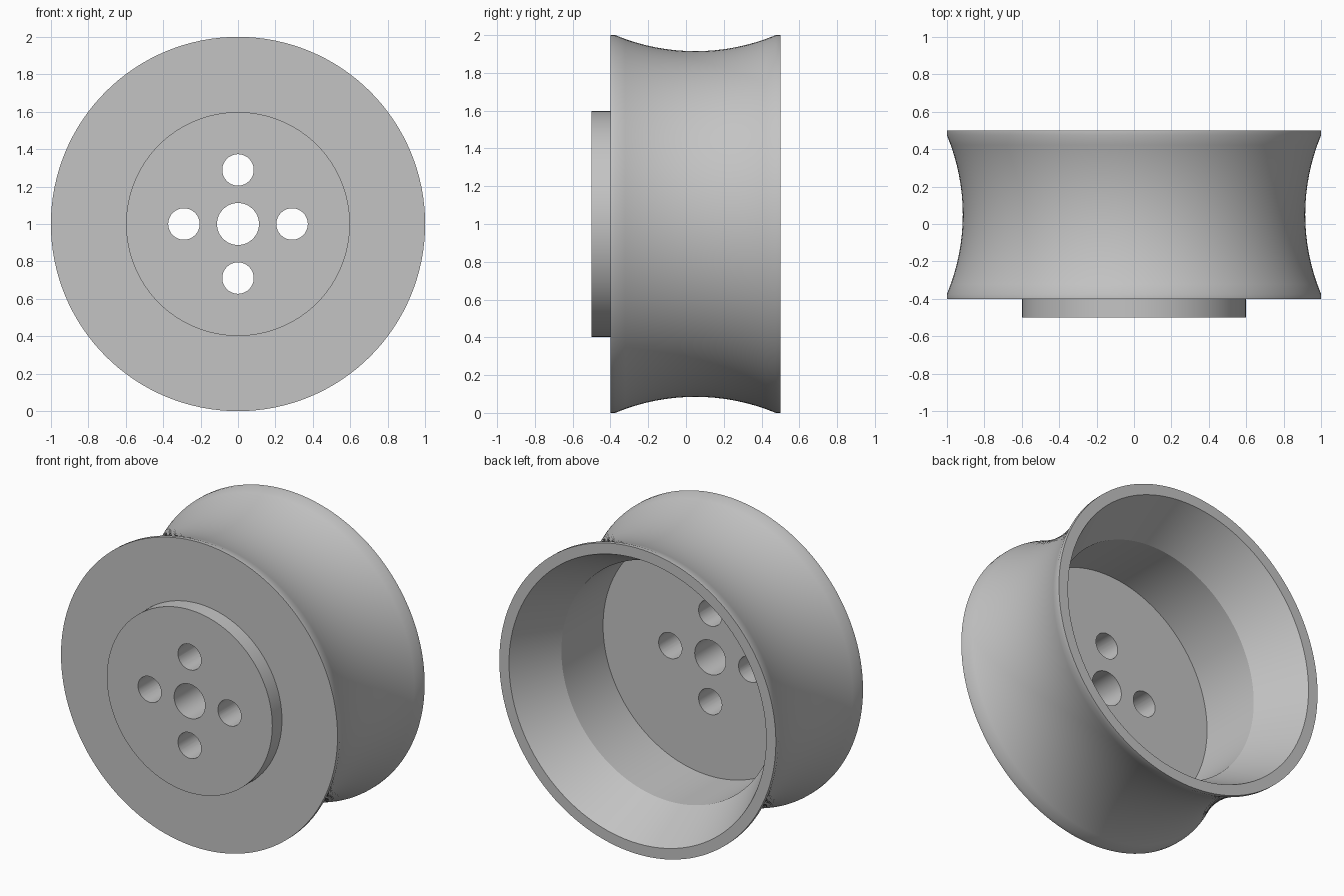
import bpy, bmesh, math
from mathutils import Vector, Matrix

default = bpy.data.objects.get("Cube")
if default:
    bpy.data.objects.remove(default, do_unlink=True)

SEGMENTS = 128
AXLE = Vector((0, 0, 1))

grey = bpy.data.materials.new("plain grey")
grey.use_nodes = True
colour = (0.55, 0.55, 0.55, 1)
grey.diffuse_color = colour
grey.node_tree.nodes["Principled BSDF"].inputs["Base Color"].default_value = colour


def add_object(name, bm):
    bmesh.ops.recalc_face_normals(bm, faces=bm.faces)
    mesh = bpy.data.meshes.new(name)
    bm.to_mesh(mesh)
    bm.free()
    mesh.materials.append(grey)
    obj = bpy.data.objects.new(name, mesh)
    bpy.context.collection.objects.link(obj)
    return obj


def lathe(name, profile):
    """Spin a closed (radius, y) profile around the axle."""
    bm = bmesh.new()
    verts = [bm.verts.new((r, y, AXLE.z)) for r, y in profile]
    edges = [bm.edges.new((v, verts[i - 1])) for i, v in enumerate(verts)]
    bmesh.ops.spin(bm, geom=verts + edges, cent=AXLE, axis=(0, 1, 0),
                   angle=math.tau, steps=SEGMENTS, use_merge=True)
    bmesh.ops.remove_doubles(bm, verts=bm.verts, dist=1e-5)
    return add_object(name, bm)


# Waisted tread: shallow arc between two narrow flat lips
FRONT, BACK, LIP = -0.4, 0.5, 0.025
middle, half = (FRONT + BACK) / 2, (BACK - FRONT) / 2 - LIP
sag = 0.085
arc_radius = (half ** 2 + sag ** 2) / (2 * sag)
tread = []
for i in range(17):
    t = half * (i / 8 - 1)
    drop = math.sqrt(arc_radius ** 2 - t ** 2) - (arc_radius - sag)
    tread.append((1 - drop, middle + t))

# Wheel body: raised hub, tread, tapered mouth, cylindrical well, centre bore
BORE, HUB, WELL, FLOOR = 0.112, 0.598, 0.775, -0.25
profile = [(BORE, -0.5), (HUB, -0.5), (HUB, FRONT), (1, FRONT)]
profile += tread
profile += [(1, BACK), (0.93, BACK), (WELL, 0.18), (WELL, FLOOR), (BORE, FLOOR)]
wheel = lathe("wheel", profile)

# Four bolt holes around the bore
bm = bmesh.new()
for k in range(4):
    angle = k * math.pi / 2
    centre = AXLE + 0.289 * Vector((math.cos(angle), 0, math.sin(angle)))
    bmesh.ops.create_cone(
        bm, cap_ends=True, segments=48, radius1=0.084, radius2=0.084, depth=1,
        matrix=Matrix.Translation(centre + Vector((0, -0.4, 0)))
        @ Matrix.Rotation(math.pi / 2, 4, "X"))
cutter = add_object("bolt_hole_cutter", bm)
cutter.hide_render = True

cut = wheel.modifiers.new("bolt holes", "BOOLEAN")
cut.operation = "DIFFERENCE"
cut.solver = "EXACT"
cut.object = cutter
bpy.ops.object.select_all(action="DESELECT")
wheel.select_set(True)
bpy.context.view_layer.objects.active = wheel
bpy.ops.object.modifier_apply(modifier=cut.name)
bpy.data.objects.remove(cutter, do_unlink=True)

bpy.ops.object.shade_smooth_by_angle(angle=math.radians(22))
